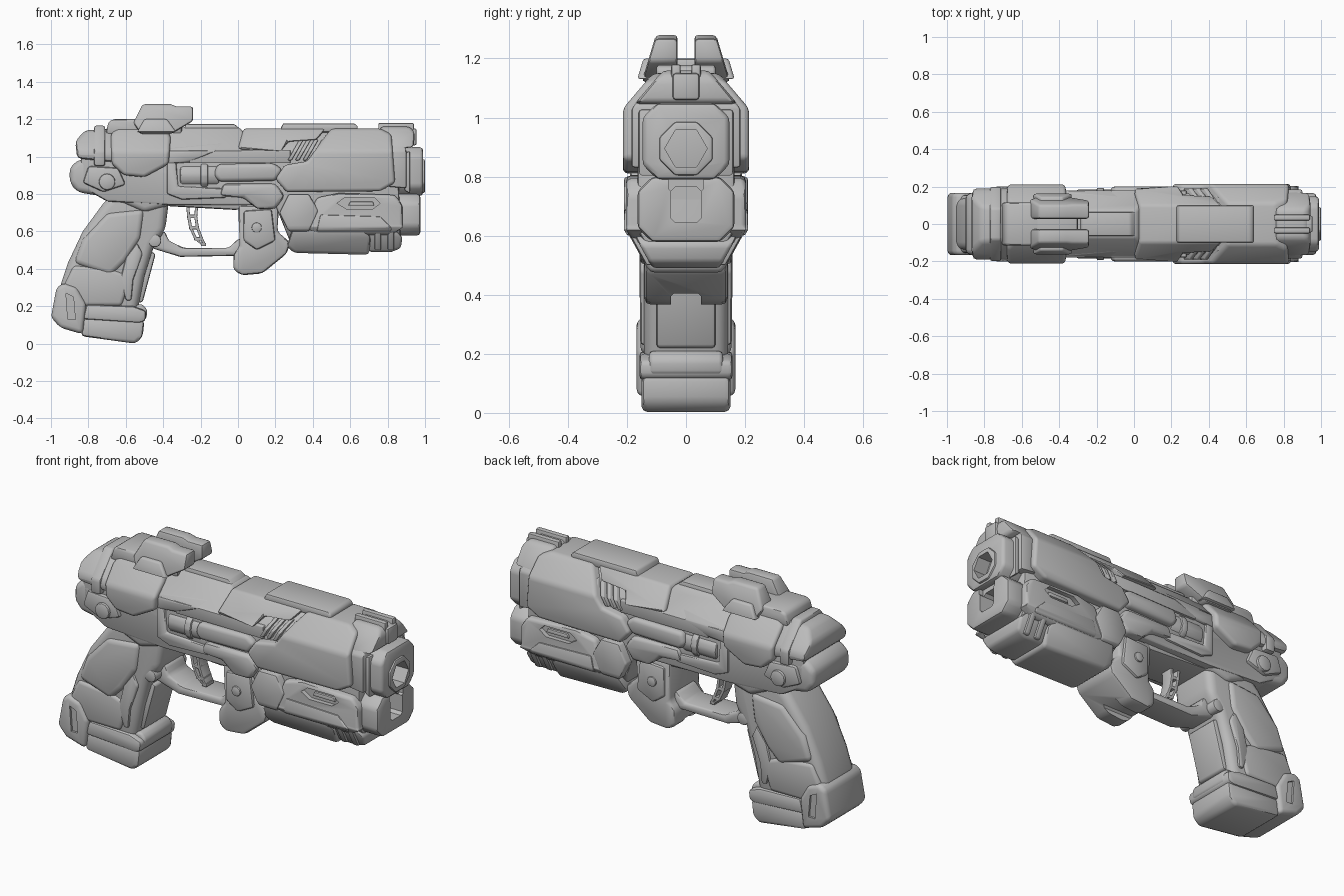
import bpy, bmesh, math
from mathutils import Vector

if "Cube" in bpy.data.objects:
    bpy.data.objects.remove(bpy.data.objects["Cube"])

grey = bpy.data.materials.new("plain_grey")
grey.diffuse_color = (0.5, 0.5, 0.5, 1)
grey.use_nodes = True
grey.node_tree.nodes["Principled BSDF"].inputs["Base Color"].default_value = grey.diffuse_color
cutters = []


def finish(name, bm, bevel, segs):
    bmesh.ops.recalc_face_normals(bm, faces=bm.faces)
    me = bpy.data.meshes.new(name)
    bm.to_mesh(me)
    bm.free()
    ob = bpy.data.objects.new(name, me)
    bpy.context.collection.objects.link(ob)
    me.materials.append(grey)
    if bevel:
        m = ob.modifiers.new("bevel", 'BEVEL')
        m.width, m.segments = bevel, segs
        m.limit_method, m.angle_limit = 'ANGLE', math.radians(25)
    return ob


def slab(name, pts, y0, y1, bevel=.014, segs=2, hull=False, lean=0):
    """Side profile (x, z) extruded in y; hull follows the chamfered body section."""
    bm = bmesh.new()
    f = bm.faces.new([bm.verts.new((x, y0, z)) for x, z in pts])
    ext = bmesh.ops.extrude_face_region(bm, geom=[f])["geom"]
    for v in ext:
        if isinstance(v, bmesh.types.BMVert):
            v.co.y = y1
    if hull:
        for h in (1.03, .62):
            bmesh.ops.bisect_plane(bm, geom=bm.verts[:] + bm.edges[:] + bm.faces[:],
                                   plane_co=(0, 0, h), plane_no=(0, 0, 1))
        for v in bm.verts:
            d = .85 * max(0, v.co.z - 1.03) + .55 * max(0, .62 - v.co.z)
            v.co.y -= math.copysign(d, v.co.y)
    if lean:
        z0 = min(p[1] for p in pts)
        outer = max(y0, y1, key=abs)
        for v in bm.verts:
            if abs(v.co.y - outer) < 1e-4:
                v.co.y -= math.copysign(lean * (v.co.z - z0), outer)
    return finish(name, bm, bevel, segs)


def hull(name, pts, w, bevel=.014, segs=2):
    return slab(name, pts, -w, w, bevel, segs, hull=True)


def wide(name, pts, w, bevel=.014, segs=2):
    return slab(name, pts, -w, w, bevel, segs)


def rect(x0, z0, x1, z1):
    return [(x0, z0), (x1, z0), (x1, z1), (x0, z1)]


def bar(name, yz, x0, x1, bevel=.014):
    """Cross-section (y, z) extruded along x."""
    bm = bmesh.new()
    f = bm.faces.new([bm.verts.new((x0, y, z)) for y, z in yz])
    for v in bmesh.ops.extrude_face_region(bm, geom=[f])["geom"]:
        if isinstance(v, bmesh.types.BMVert):
            v.co.x = x1
    return finish(name, bm, bevel, 2)


def octa(w, z0, z1, c):
    return [(-w, z0 + c), (-w + c, z0), (w - c, z0), (w, z0 + c),
            (w, z1 - c), (w - c, z1), (-w + c, z1), (-w, z1 - c)]


def ngon(cx, cz, r, n, turn=0):
    return [(cx + r * math.cos(turn + i * math.tau / n),
             cz + r * math.sin(turn + i * math.tau / n)) for i in range(n)]


def cut(ob, cutter):
    m = ob.modifiers.new("cut", 'BOOLEAN')
    m.operation, m.object = 'DIFFERENCE', cutter
    cutter.hide_render = True
    cutters.append(cutter)


def side_cut(ob, pts, depth_y):
    for s in (-1, 1):
        cut(ob, slab("slot_cutter", pts, s * depth_y, s * .3, 0))


# Inner core of the gun
hull("receiver_core", [(-.84, .84), (-.84, 1.1), (-.75, 1.13), (.85, 1.13), (.87, .56), (.28, .54),
                       (.2, .74), (-.36, .74), (-.7, .76)], .165)

# Rear of the slide and tang
hull("rear_block", [(-.86, .99), (-.87, 1.08), (-.82, 1.14), (-.67, 1.15), (-.66, .97)], .19, .025)
hull("rear_band", rect(-.77, .95, -.71, 1.165), .198, .012)
wide("rear_tang", [(-.9, .86), (-.9, .94), (-.85, .985), (-.62, .97), (-.58, .86), (-.74, .79), (-.86, .81)], .165, .03, 3)
wide("rear_tang_plate", [(-.83, .86), (-.8, .95), (-.64, .94), (-.6, .85), (-.72, .81)], .185)
wide("rear_knob", ngon(-.7, .865, .045, 12), .2, .01)
wide("rear_step", [(-.71, 1.12), (-.69, 1.19), (-.66, 1.2), (-.5, 1.2), (-.44, 1.12)], .115, .015)
hull("shoulder_shield", [(-.675, .96), (-.68, 1.12), (-.65, 1.16), (-.38, 1.16), (-.36, 1.1), (-.37, .96),
                         (-.5, .89), (-.61, .9)], .212, .02, 3)

# Rear sight: two leaning fins on a base
sight = [(-.56, 1.18), (-.51, 1.28), (-.36, 1.28), (-.33, 1.268), (-.24, 1.268), (-.24, 1.19), (-.36, 1.12), (-.52, 1.12)]
for s, n in ((-1, "right"), (1, "left")):
    slab("rear_sight_fin_" + n, sight, s * .028, s * .15, .014, 2, lean=.3)
    slab("rear_sight_cheek_" + n, [(-.54, 1.13), (-.5, 1.2), (-.38, 1.2), (-.33, 1.13)], s * .1, s * .165, .01, lean=.3)
wide("rear_sight_base", rect(-.55, 1.12, -.3, 1.2), .1)

# Slide covers and top rails
hull("slide_rear", [(-.38, 1.03), (-.38, 1.155), (.01, 1.155), (.04, 1.12), (.02, 1.03)], .178)
wide("slide_top_plate", [(-.3, 1.12), (-.28, 1.175), (-.02, 1.175), (.01, 1.15), (.01, 1.12)], .065, .01)
hull("slide_middle", [(.0, 1.04), (.03, 1.15), (.47, 1.15), (.42, 1.09), (.27, 1.08), (.23, 1.03)], .203)
hull("slide_rail", rect(-.26, .965, .28, 1.035), .178, .018)
hull("slide_flap", [(-.38, .96), (-.38, 1.05), (-.06, 1.08), (-.12, 1.03), (-.25, .97)], .18)
wide("top_rail", [(.22, 1.13), (.24, 1.178), (.62, 1.178), (.64, 1.165), (.64, 1.13)], .1, .01)
hull("front_sight_arch", [(.75, 1.09), (.76, 1.16), (.92, 1.16), (.945, 1.13), (.94, 1.05), (.83, 1.04)], .188, .018)
for s, n in ((-1, "right"), (1, "left")):
    slab("front_sight_post_" + n, rect(.75, 1.1, .94, 1.18), s * .018, s * .05, .008)
wide("front_sight_foot", rect(.9, 1.06, .955, 1.15), .045, .01)

# Mid body: chamber drum, rails and blocks
drum = bar("chamber_drum", ngon(0, .9, .075, 12), -.34, -.1, .01)
for s, n in ((-1, "right"), (1, "left")):
    bar("side_drum_" + n, ngon(s * .115, .9, .07, 12), -.31, -.1, .012)
    bar("drum_ring_" + n, ngon(s * .115, .9, .08, 12), -.2, -.16, .008)
wide("drum_frame", [(-.38, .8), (-.38, .97), (-.33, .97), (-.32, .84), (-.08, .83), (-.06, .78), (-.3, .77)], .178, .012)
hull("ejection_rail", [(-.13, .9), (-.11, .96), (.19, .965), (.24, .93), (.2, .87), (-.1, .865)], .2, .022, 3)
wide("mid_block", [(-.1, .79), (-.08, .855), (.2, .855), (.25, .79), (.2, .72), (.1, .72), (.03, .78)], .19, .02)
wide("lower_rail", [(-.38, .735), (-.36, .8), (0, .8), (.07, .72), (-.02, .715)], .13, .016)

# Vent slats
for i in range(4):
    x = .265 + .04 * i
    hull("vent_slat_%d" % (i + 1), [(x, .98), (x + .022, .98), (x + .085, 1.09), (x + .063, 1.09)], .19, .005)

# Large front shroud
hull("front_shroud", [(.2, .88), (.25, .955), (.37, .975), (.46, 1.1), (.5, 1.15), (.76, 1.15), (.82, 1.12),
                      (.84, .86), (.76, .815), (.26, .81)], .214, .018, 3)
hull("front_collar", [(.8, .84), (.8, 1.1), (.86, 1.12), (.9, 1.04), (.9, .83)], .185)

# Lower handguard
hand = hull("lower_handguard", [(.36, .62), (.42, .78), (.54, .805), (.84, .795), (.88, .74), (.88, .62), (.82, .58), (.42, .58)], .203, .018)
side_cut(hand, [(.53, .75), (.57, .78), (.73, .78), (.76, .75), (.72, .72), (.58, .72)], .178)
wide("handguard_slot_bar", [(.59, .738), (.6, .76), (.72, .76), (.73, .738)], .19, .005)
hull("handguard_hex", [(.22, .7), (.27, .8), (.38, .8), (.43, .71), (.38, .6), (.27, .6)], .21, .016)
hull("handguard_brace", [(.42, .6), (.44, .69), (.76, .68), (.82, .62), (.82, .6)], .21, .012)
hull("under_block", [(.26, .52), (.29, .61), (.68, .61), (.71, .57), (.7, .475), (.3, .485)], .203, .018)
hull("under_block_front", [(.7, .49), (.7, .61), (.85, .6), (.88, .57), (.87, .51), (.82, .49)], .185, .014)
for i in range(2):
    hull("under_rib_%d" % (i + 1), rect(.73 + .07 * i, .5, .765 + .07 * i, .62), .2, .008)

# Muzzle: upper bore block and lower emitter block
upper = bar("muzzle_upper", octa(.147, .79, 1.05, .05), .8, .99, .018)
lower = bar("muzzle_lower", octa(.165, .578, .8, .05), .84, .975, .018)
wide("muzzle_side_band", [(.89, .82), (.89, 1.02), (.92, 1.03), (.92, .8)], .16, .01)
ring = bar("muzzle_ring", ngon(0, .895, .098, 8, math.pi / 8), .93, 1.0, .01)
bore = ngon(0, .895, .072, 6)
for ob in (upper, ring):
    cut(ob, bar("bore_cutter", bore, .84, 1.1, 0))
cut(lower, bar("emitter_cutter", octa(.052, .645, .765, .015), .88, 1.1, 0))
cut(lower, bar("bridge_cutter", octa(.06, .75, .83, .01), .95, 1.1, 0))

# Bracket ahead of the trigger guard
bracket = wide("guard_bracket", [(0, .74), (.01, .52), (-.025, .48), (-.025, .395), (.02, .365), (.13, .375),
                                 (.26, .48), (.28, .54), (.21, .6), (.22, .74)], .14, .02)
wide("bracket_cheek", [(.03, .71), (.03, .55), (.1, .5), (.2, .55), (.18, .72)], .155, .014)
wide("bracket_pin", ngon(.1, .62, .028, 10), .165, .006)
cut(bracket, bar("bracket_notch", octa(.05, .3, .405, .01), -.1, .3, 0))

# Trigger guard and trigger
wide("trigger_guard", [(-.49, .6), (-.39, .6), (-.37, .55), (-.29, .512), (-.05, .512), (.0, .56), (.03, .56),
                       (.03, .47), (-.31, .464), (-.46, .51)], .085, .014)
wide("guard_pin", ngon(-.445, .55, .036, 10), .14, .008)
path = [(-.245, .75, .033), (-.245, .68, .027), (-.235, .62, .026), (-.21, .56, .024), (-.185, .53, .014)]
for side, n in ((-1, "rear"), (1, "front")):
    edge = [(x + side * w, z) for x, z, w in path]
    wide("trigger_%s_rail" % n, edge + [(x - side * .016, z) for x, z in reversed(edge)], .035, .003)
for i, (x, z, w) in enumerate(path):
    wide("trigger_rung_%d" % (i + 1), rect(x - w, z - .009, x + w, z + .009), .034, .003)

# Grip
wide("grip", [(-.6, .86), (-.72, .75), (-.83, .6), (-.91, .43), (-.96, .28), (-.86, .16), (-.54, .16),
              (-.5, .36), (-.45, .52), (-.39, .6), (-.37, .76), (-.38, .86)], .142, .045, 4)
wide("grip_upper_panel", [(-.7, .7), (-.83, .56), (-.88, .43), (-.68, .36), (-.6, .44), (-.52, .56), (-.5, .72)], .158, .03, 3)
wide("grip_lower_panel", [(-.88, .42), (-.94, .29), (-.84, .2), (-.62, .2), (-.57, .36), (-.68, .4)], .154, .022, 3)
wide("grip_side_strip", [(-.6, .46), (-.63, .34), (-.6, .23), (-.57, .23), (-.56, .34), (-.51, .48), (-.54, .54)], .155, .012)
wide("grip_front_strip", [(-.55, .22), (-.51, .22), (-.44, .48), (-.48, .5)], .1, .012)
wide("grip_neck", [(-.62, .9), (-.68, .78), (-.5, .7), (-.36, .74), (-.36, .88)], .16, .03, 3)

# Grip base: heel and magazine foot
heel = wide("grip_heel", [(-.97, .3), (-.93, .325), (-.86, .3), (-.81, .21), (-.83, .05), (-.95, .085), (-1.0, .14)], .167, .025, 3)
side_cut(heel, [(-.92, .27), (-.88, .25), (-.87, .13), (-.91, .13)], .155)
wide("magazine_foot_top", [(-.83, .13), (-.81, .21), (-.56, .2), (-.49, .175), (-.495, .12), (-.53, .11)], .158, .016)
wide("magazine_foot_bottom", [(-.84, .04), (-.83, .14), (-.5, .125), (-.51, .035), (-.55, .0)], .15, .02)
wide("magazine_lug", [(-.57, .12), (-.56, .21), (-.51, .21), (-.485, .18), (-.49, .13)], .125, .014)

# Bake modifiers, drop cutters, smooth by angle
bpy.context.view_layer.update()
dg = bpy.context.evaluated_depsgraph_get()
solids = [o for o in bpy.context.collection.objects if o not in cutters]
baked = [(o, bpy.data.meshes.new_from_object(o.evaluated_get(dg))) for o in solids]
for o, me in baked:
    o.modifiers.clear()
    o.data = me
for c in cutters:
    bpy.data.objects.remove(c)
for o in solids:
    o.select_set(True)
bpy.context.view_layer.objects.active = solids[0]
bpy.ops.object.shade_smooth_by_angle(angle=math.radians(40))
